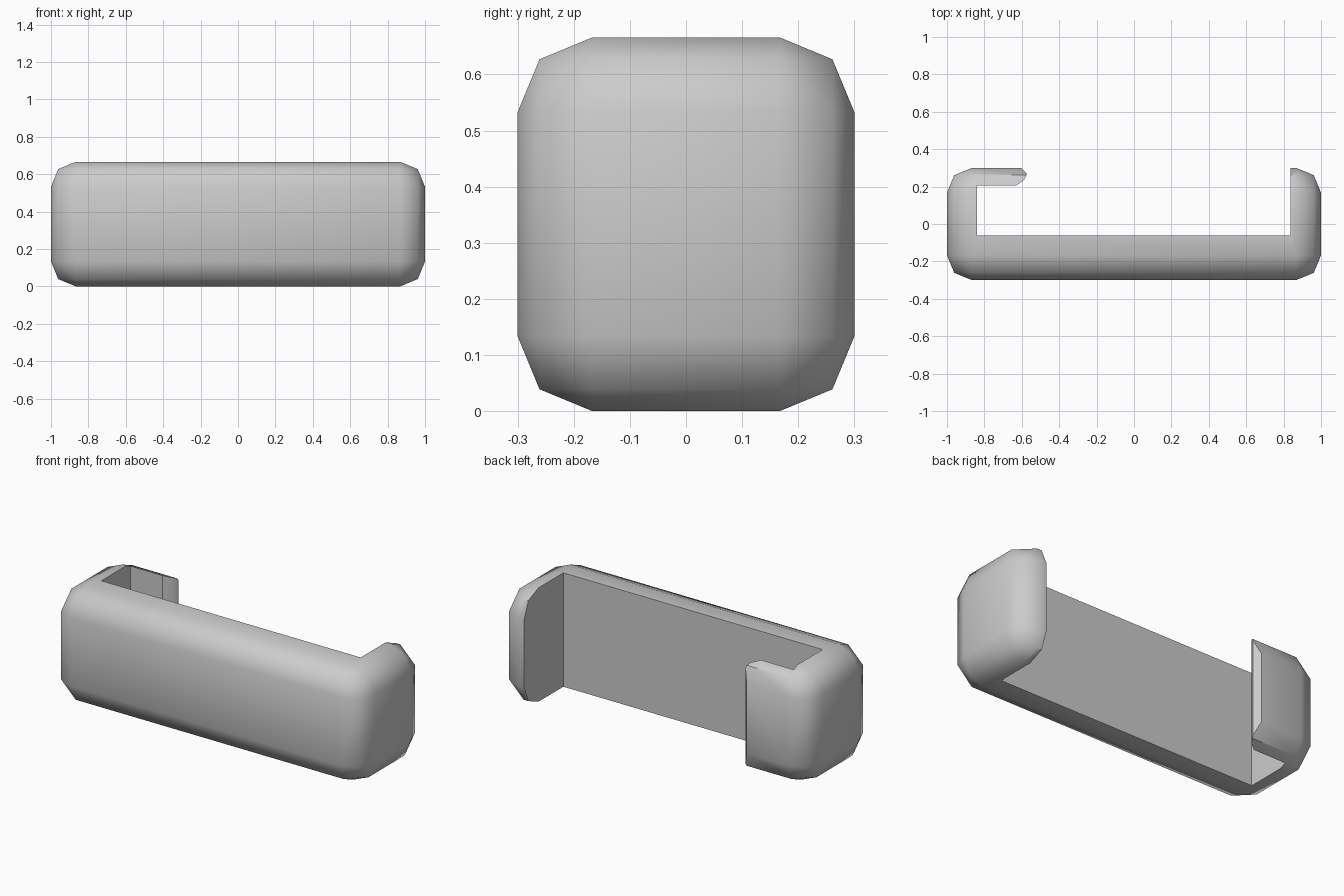
import bpy
import bmesh
from itertools import product
from math import radians, sqrt
from mathutils import Vector

if "Cube" in bpy.data.objects:
    bpy.data.objects.remove(bpy.data.objects["Cube"], do_unlink=True)

HALF = Vector((1.0, 0.3, 0.333))   # half size of the whole bracket
RADIUS = 0.133                     # edge rounding, two facets per edge


def new_object(name, bm):
    bmesh.ops.recalc_face_normals(bm, faces=bm.faces[:])
    mesh = bpy.data.meshes.new(name)
    bm.to_mesh(mesh)
    bm.free()
    obj = bpy.data.objects.new(name, mesh)
    bpy.context.collection.objects.link(obj)
    return obj


def rounded_block(name):
    """Box whose edges and corners are faceted in two steps."""
    bm = bmesh.new()
    d = RADIUS / sqrt(2)
    offsets = [(RADIUS, 0, 0), (0, RADIUS, 0), (0, 0, RADIUS),
               (d, d, 0), (d, 0, d), (0, d, d)]
    for signs in product((-1, 1), repeat=3):
        for off in offsets:
            p = [s * (h - RADIUS + o) for s, h, o in zip(signs, HALF, off)]
            bm.verts.new((p[0], p[1], p[2] + HALF.z))
    bmesh.ops.convex_hull(bm, input=bm.verts[:])
    bmesh.ops.dissolve_limit(bm, angle_limit=0.01,
                             verts=bm.verts[:], edges=bm.edges[:])
    return new_object(name, bm)


def prism(name, outline, bottom, top):
    """Plan outline pulled up into a solid."""
    bm = bmesh.new()
    face = bm.faces.new([bm.verts.new((x, y, bottom)) for x, y in outline])
    pulled = bmesh.ops.extrude_face_region(bm, geom=[face])
    moved = [v for v in pulled["geom"] if isinstance(v, bmesh.types.BMVert)]
    bmesh.ops.translate(bm, verts=moved, vec=(0, 0, top - bottom))
    return new_object(name, bm)


# Plan: front plate, straight arm on one side, hooked arm on the other
plan = [
    (-1.1, -0.4), (1.1, -0.4), (1.1, 0.4),
    (0.837, 0.4), (0.837, -0.062),            # straight arm, inner side
    (-0.84, -0.062), (-0.84, 0.205),          # hooked arm, inner side
    (-0.631, 0.205), (-0.588, 0.235),         # rounded hook tip
    (-0.572, 0.267), (-0.603, 0.3), (-0.697, 0.4),
    (-1.1, 0.4),
]

bracket = rounded_block("hooked_bracket")
cutter = prism("plan_cutter", plan, -0.1, 0.8)
cutter.hide_render = True

cut = bracket.modifiers.new("plan_cut", "BOOLEAN")
cut.operation = "INTERSECT"
cut.solver = "EXACT"
cut.object = cutter

bpy.ops.object.select_all(action="DESELECT")
bracket.select_set(True)
bpy.context.view_layer.objects.active = bracket
bpy.ops.object.modifier_apply(modifier=cut.name)
bpy.data.objects.remove(cutter, do_unlink=True)
bpy.ops.object.shade_smooth_by_angle(angle=radians(30))

# Single plain grey
grey = bpy.data.materials.new("light_grey")
grey.use_nodes = True
colour = (0.6, 0.6, 0.6, 1.0)
grey.diffuse_color = colour
grey.node_tree.nodes["Principled BSDF"].inputs["Base Color"].default_value = colour
bracket.data.materials.clear()
bracket.data.materials.append(grey)
for poly in bracket.data.polygons:
    poly.material_index = 0
